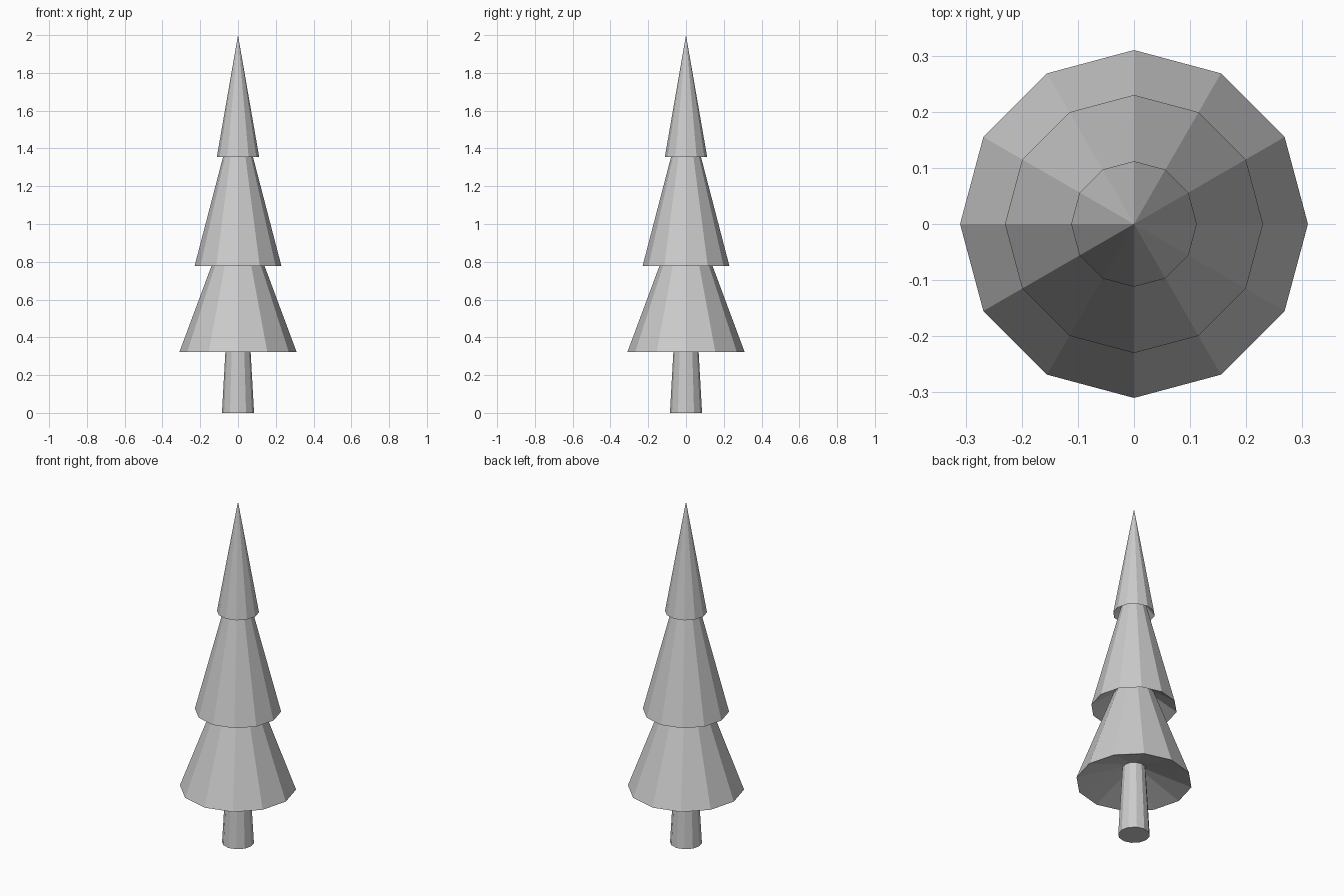
import bpy
import bmesh
from math import cos, sin, pi

if "Cube" in bpy.data.objects:
    bpy.data.objects.remove(bpy.data.objects["Cube"])

SIDES = 12


def lathe(name, profile):
    """Revolve (radius, z) points around z; radius 0 becomes a single pole."""
    bm = bmesh.new()
    rings = []
    for r, z in profile:
        n = SIDES if r > 0 else 1
        rings.append([bm.verts.new((r * cos(2 * pi * i / SIDES),
                                    r * sin(2 * pi * i / SIDES), z))
                      for i in range(n)])
    for low, high in zip(rings, rings[1:]):
        for i in range(SIDES):
            j = (i + 1) % SIDES
            quad = [low[i % len(low)], low[j % len(low)],
                    high[j % len(high)], high[i % len(high)]]
            bm.faces.new(list(dict.fromkeys(quad)))
    mesh = bpy.data.meshes.new(name)
    bm.to_mesh(mesh)
    bm.free()
    obj = bpy.data.objects.new(name, mesh)
    bpy.context.collection.objects.link(obj)
    return obj


# Tapered trunk with a closed base, ending at the hollow of the lowest tier
lathe("trunk", [(0, 0), (0.085, 0), (0.062, 0.41)])

# Foliage tiers: recessed underside, rim, then slope up into the next tier
lathe("lower_foliage", [(0.062, 0.41), (0.31, 0.323), (0.11, 0.86)])
lathe("middle_foliage", [(0.11, 0.86), (0.23, 0.777), (0.065, 1.41)])
lathe("top_foliage", [(0.065, 1.41), (0.112, 1.355), (0, 2.0)])
